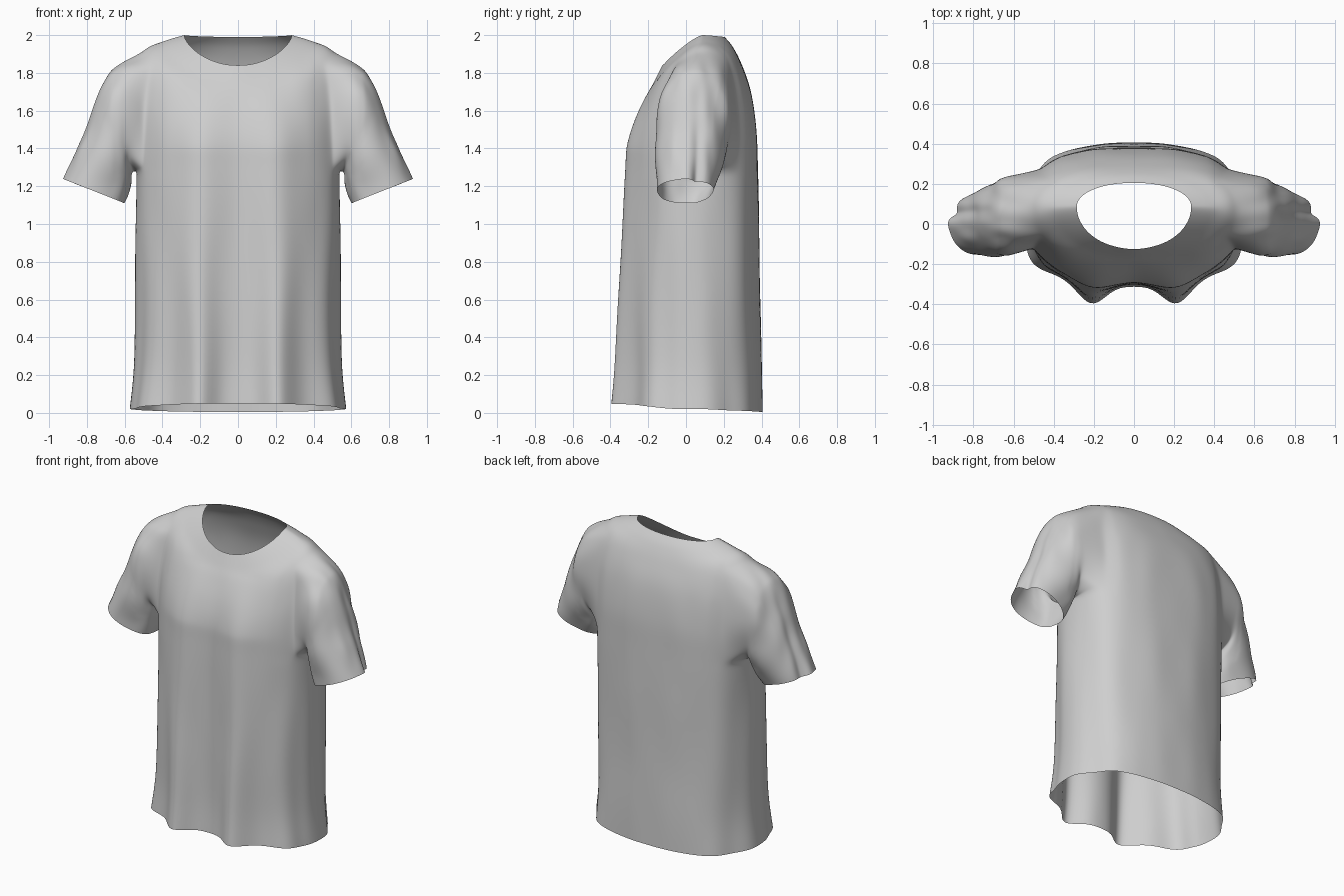
import bpy, bmesh, math
from mathutils import Vector, noise

cube = bpy.data.objects.get("Cube")
if cube:
    bpy.data.objects.remove(cube, do_unlink=True)

# Fabric colour
fabric = bpy.data.materials.new("light_grey_fabric")
fabric.use_nodes = True
GREY = (0.62, 0.62, 0.62, 1)
fabric.diffuse_color = GREY
fabric.node_tree.nodes["Principled BSDF"].inputs["Base Color"].default_value = GREY


def spline(keys, steps):
    """Smooth curve through tuples of any length."""
    out = []
    for i in range(len(keys) - 1):
        a, b = keys[max(i - 1, 0)], keys[i]
        c, d = keys[i + 1], keys[min(i + 2, len(keys) - 1)]
        for s in range(steps):
            t = s / steps
            out.append(tuple(
                q + 0.5 * t * (r - p + t * (2 * p - 5 * q + 4 * r - u + t * (3 * (q - r) + u - p)))
                for p, q, r, u in zip(a, b, c, d)))
    out.append(tuple(keys[-1]))
    return out


def bump(value, centre, width):
    return math.exp(-((value - centre) / width) ** 2)


# Body rings, hem to neck: half width, front y, side y, back y,
# front z, side z, back z, front squareness, back squareness
BODY = [
    (.565, -.31, .00, .405, .05, .02, .005, 2.6, 2.6),
    (.543, -.30, .01, .40, .25, .25, .25, 2.6, 2.6),
    (.537, -.295, .02, .393, .6, .6, .6, 2.6, 2.6),
    (.537, -.29, .03, .387, 1.0, 1.0, 1.0, 2.5, 2.7),
    (.537, -.285, .04, .38, 1.28, 1.28, 1.28, 2.5, 2.8),
    (.535, -.28, .05, .372, 1.43, 1.46, 1.5, 2.5, 2.9),
    (.535, -.25, .06, .343, 1.56, 1.70, 1.70, 2.4, 2.8),
    (.505, -.20, .07, .297, 1.69, 1.915, 1.84, 2.3, 2.5),
    (.395, -.16, .08, .25, 1.77, 1.967, 1.935, 2.1, 2.2),
    (.285, -.125, .085, .205, 1.84, 2.0, 1.99, 2.0, 2.1),
]
STEPS, COLS = 5, 48
bm = bmesh.new()

# Half body: columns run from the front centre round to the back centre
grid = []
for w, yf, ys, yb, zf, zs, zb, nf, nb in spline(BODY, STEPS):
    row = []
    for c in range(COLS + 1):
        a = math.pi * (c / COLS - 0.5)
        s = abs(math.sin(a))
        y_end, z_end, n = (yf, zf, nf) if a < 0 else (yb, zb, nb)
        x = w * max(math.cos(a), 0) ** (2 / n) if 0 < c < COLS else 0
        row.append(bm.verts.new((x, ys + (y_end - ys) * s ** (2 / n), zs + (z_end - zs) * s ** 1.3)))
    grid.append(row)

# Skin the body, leaving the armhole open
r0, r1 = 4 * STEPS, 7 * STEPS
c0, c1 = COLS // 2 - 7, COLS // 2 + 10
for r in range(len(grid) - 1):
    for c in range(COLS):
        if not (r0 <= r < r1 and c0 <= c < c1):
            bm.faces.new((grid[r][c], grid[r][c + 1], grid[r + 1][c + 1], grid[r + 1][c]))

# Armhole loop
loop = [grid[r0][c] for c in range(c0, c1)] + [grid[r][c1] for r in range(r0, r1)]
loop += [grid[r1][c] for c in range(c1, c0, -1)] + [grid[r][c0] for r in range(r1, r0, -1)]

# Sleeve rings: outer x, outer z, inner x, inner z, front y, back y
SLEEVE = [
    (.655, 1.828, .56, 1.265, -.16, .25),
    (.755, 1.645, .567, 1.215, -.16, .22),
    (.838, 1.44, .58, 1.16, -.16, .19),
    (.922, 1.237, .60, 1.11, -.157, .15),
]
paths = []
for v in loop:
    a = math.atan2((v.co.y - .06) / .19, (v.co.z - 1.58) / .31)
    keys = [tuple(v.co)]
    for xo, zo, xi, zi, yf, yb in SLEEVE:
        k = math.cos(a)
        keys.append(((xo + xi + k * (xo - xi)) / 2,
                     (yf + yb + math.sin(a) * (yb - yf)) / 2,
                     (zo + zi + k * (zo - zi)) / 2))
    paths.append(spline(keys, 8))
rings = [loop]
for i in range(1, len(paths[0])):
    rings.append([bm.verts.new(p[i]) for p in paths])
for low, high in zip(rings, rings[1:]):
    for i in range(len(low)):
        j = (i + 1) % len(low)
        bm.faces.new((low[i], low[j], high[j], high[i]))

# Relax the shoulder seam
near_seam = [v for v in bm.verts if .4 < v.co.x < .66 and v.co.z > 1.25 and not v.is_boundary]
for _ in range(5):
    bmesh.ops.smooth_vert(bm, verts=near_seam, factor=0.5,
                          use_axis_x=True, use_axis_y=True, use_axis_z=True)
bm.normal_update()

# Sleeve folds: soft wrinkles, with a groove along the outside
for i, ring in enumerate(rings[1:], 1):
    t = i / (len(rings) - 1)
    for v in ring:
        p = v.co
        wrinkle = noise.noise(Vector((p.x * 5, p.y * 14, p.z * 5)))
        groove = bump(p.y, .065, .03) * t * t * max(v.normal.x, 0)
        v.co = p + v.normal * (.012 * wrinkle * min(1, 4 * t) - .03 * groove)

# Body folds: two hanging front pillars and soft drapes at the sides and back
for row in grid:
    for c, v in enumerate(row):
        x, y, z = v.co
        a = c / COLS
        hang = min(max((1.75 - z) / .35, 0), 1) * (.045 + .055 * max(1 - z / 1.4, 0))
        front = max(0, min(1, (.5 - a) * 5))
        v.co.y -= front * hang * bump(x, .21, .09 + .03 * min(z, 1.4))
        drape = max(1 - z / 1.35, 0)
        side = math.sin(math.pi * a) ** 2
        shift = .014 * drape * side * math.sin(a * 26 + z * 1.5)
        shift += .006 * noise.noise(Vector((x * 7, y * 7, z * 2))) * min(1, max(0, 2 - z) * 3)
        v.co += v.normal * shift
        if c in (0, COLS):
            v.co.x = 0

mesh = bpy.data.meshes.new("short_sleeved_shirt")
bm.to_mesh(mesh)
bm.free()
mesh.materials.append(fabric)
shirt = bpy.data.objects.new("short_sleeved_shirt", mesh)
bpy.context.collection.objects.link(shirt)

# Mirror to the other side, then refine
mirror = shirt.modifiers.new("mirror", 'MIRROR')
mirror.use_clip = True
subdivision = shirt.modifiers.new("subdivision", 'SUBSURF')
subdivision.levels = subdivision.render_levels = 1
for poly in mesh.polygons:
    poly.use_smooth = True
